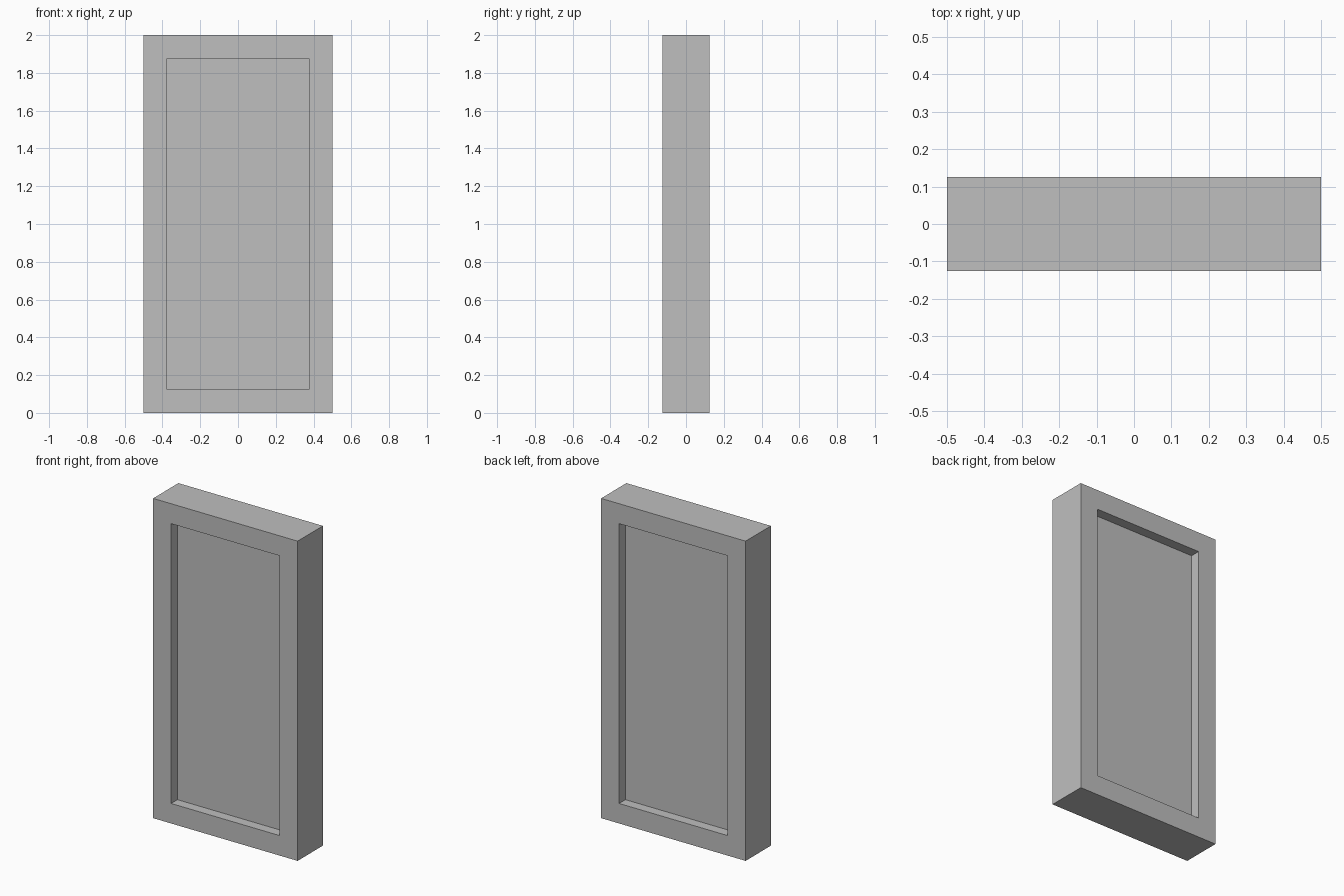
import bpy
import bmesh
from mathutils import Matrix

WIDTH, DEPTH, HEIGHT = 1.0, 0.25, 2.0
BORDER = 0.125    # width of the raised frame
RECESS = 0.0625   # depth of the sunken panel on each side

cube = bpy.data.objects.get("Cube")
if cube:
    bpy.data.objects.remove(cube, do_unlink=True)

# Single plain grey
grey = bpy.data.materials.new("plain_grey")
grey.use_nodes = True
colour = (0.52, 0.52, 0.52, 1.0)
grey.diffuse_color = colour
grey.node_tree.nodes["Principled BSDF"].inputs["Base Color"].default_value = colour

# Slab standing on the ground
bm = bmesh.new()
bmesh.ops.create_cube(bm, size=1.0)
bmesh.ops.transform(
    bm, verts=bm.verts,
    matrix=Matrix.Translation((0, 0, HEIGHT / 2)) @ Matrix.Diagonal((WIDTH, DEPTH, HEIGHT, 1)))
bm.normal_update()

# Sunken rectangular panel, front and back
for face in [f for f in bm.faces if abs(f.normal.y) > 0.9]:
    inward = -face.normal.copy()
    bmesh.ops.inset_individual(bm, faces=[face], thickness=BORDER, use_even_offset=True)
    # Duplicate the inset face inward so the recess has straight walls
    bmesh.ops.inset_individual(bm, faces=[face], thickness=0.0)
    bmesh.ops.translate(bm, verts=face.verts, vec=inward * RECESS)

bmesh.ops.recalc_face_normals(bm, faces=bm.faces)
mesh = bpy.data.meshes.new("framed_panel")
bm.to_mesh(mesh)
bm.free()
mesh.materials.append(grey)
panel = bpy.data.objects.new("framed_panel", mesh)
bpy.context.collection.objects.link(panel)
